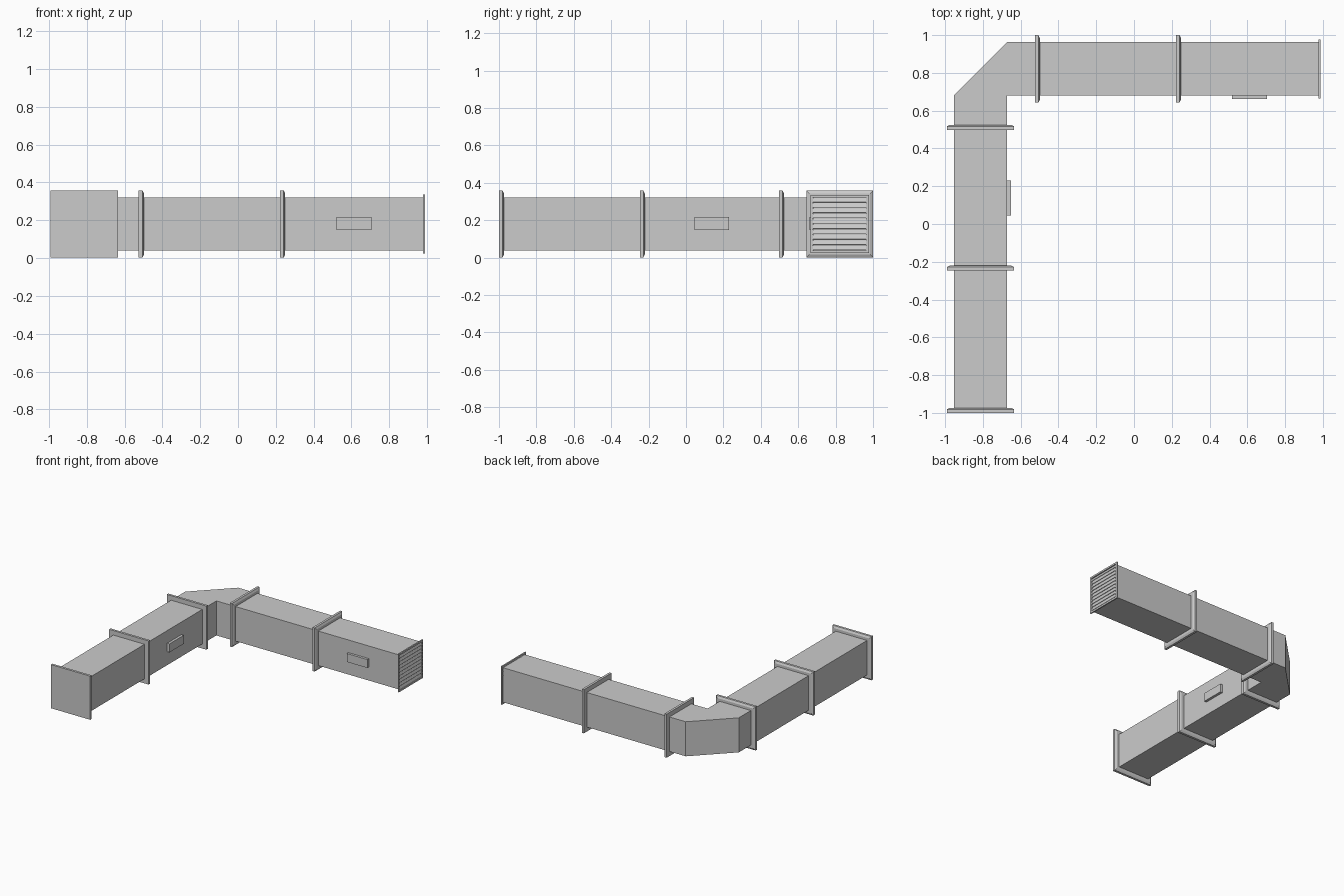
import bpy, bmesh, math
from mathutils import Matrix

if "Cube" in bpy.data.objects:
    bpy.data.objects.remove(bpy.data.objects["Cube"])

CX, CY, CZ = -0.8125, 0.8215, 0.18   # centre lines of the two duct legs, and height
H = 0.141                            # half width of the duct
F = 0.178                            # half width of the flanges


def finish(bm, name):
    bmesh.ops.recalc_face_normals(bm, faces=bm.faces)
    me = bpy.data.meshes.new(name)
    bm.to_mesh(me)
    bm.free()
    ob = bpy.data.objects.new(name, me)
    bpy.context.collection.objects.link(ob)
    return ob


def loft(name, axis, sections, caps=True):
    """Square rings (position, half width) joined along one duct leg."""
    bm = bmesh.new()
    rings = []
    for u, h in sections:
        ring = []
        for v, w in ((-h, -h), (h, -h), (h, h), (-h, h)):
            p = (u, CY + v, CZ + w) if axis == 'x' else (CX + v, u, CZ + w)
            ring.append(bm.verts.new(p))
        rings.append(ring)
    for a, b in zip(rings, rings[1:]):
        for i in range(4):
            j = (i + 1) % 4
            bm.faces.new((a[i], a[j], b[j], b[i]))
    if caps:
        bm.faces.new(rings[0])
        bm.faces.new(rings[-1])
    return finish(bm, name)


def add_box(bm, lo, hi, tilt=0.0):
    c = [(a + b) / 2 for a, b in zip(lo, hi)]
    s = [b - a for a, b in zip(lo, hi)]
    m = Matrix.Translation(c) @ Matrix.Rotation(tilt, 4, 'Y') @ Matrix.Diagonal((*s, 1))
    bmesh.ops.create_cube(bm, size=1, matrix=m)


def box(name, lo, hi):
    bm = bmesh.new()
    add_box(bm, lo, hi)
    return finish(bm, name)


# straight duct sections
loft("duct_side_front", 'y', [(-0.985, H), (-0.235, H)], caps=False)
loft("duct_side_rear", 'y', [(-0.235, H), (0.51, H)], caps=False)
loft("duct_back_left", 'x', [(-0.515, H), (0.235, H)], caps=False)
loft("duct_back_right", 'x', [(0.235, H), (0.978, H)])

# mitred elbow
bm = bmesh.new()
outline = [(CX - H, 0.51), (CX + H, 0.51), (CX + H, CY - H), (-0.515, CY - H),
           (-0.515, CY + H), (CX + H, CY + H), (CX - H, CY - H)]
face = bm.faces.new([bm.verts.new((x, y, CZ - H)) for x, y in outline])
ext = bmesh.ops.extrude_face_region(bm, geom=[face])
bmesh.ops.translate(bm, vec=(0, 0, 2 * H),
                    verts=[g for g in ext["geom"] if isinstance(g, bmesh.types.BMVert)])
finish(bm, "elbow")

# flanges: plate with a bevelled step
for name, axis, u in (("end_cap", 'y', -1.0), ("flange_side_mid", 'y', -0.247),
                      ("flange_side_elbow", 'y', 0.498),
                      ("flange_back_elbow", 'x', -0.525), ("flange_back_mid", 'x', 0.222)):
    loft(name, axis, [(u, F), (u + 0.019, F), (u + 0.027, F - 0.016)])

# access hatches on the inner sides
box("hatch_side", (CX + H - 0.005, 0.045, 0.149), (CX + H + 0.021, 0.23, 0.218))
box("hatch_back", (0.52, CY - H - 0.02, 0.149), (0.705, CY - H + 0.005, 0.218))

# vent grille: frame and tilted louvres
X0, X1, G, T = 0.977, 0.988, 0.156, 0.014
bm = bmesh.new()
for s in (-1, 1):
    a, b = sorted((s * G, s * (G - T)))
    add_box(bm, (X0, CY + a, CZ - G), (X1, CY + b, CZ + G))
    add_box(bm, (X0, CY - G + T, CZ + a), (X1, CY + G - T, CZ + b))
finish(bm, "vent_frame")

bm = bmesh.new()
N = 10
step = 2 * (G - T) / N
for i in range(N):
    z = CZ - G + T + step * (i + 0.5)
    add_box(bm, (0.9815 - 0.002, CY - G + T, z - 0.0115),
            (0.9815 + 0.002, CY + G - T, z + 0.0115), -math.radians(18))
finish(bm, "vent_louvres")
